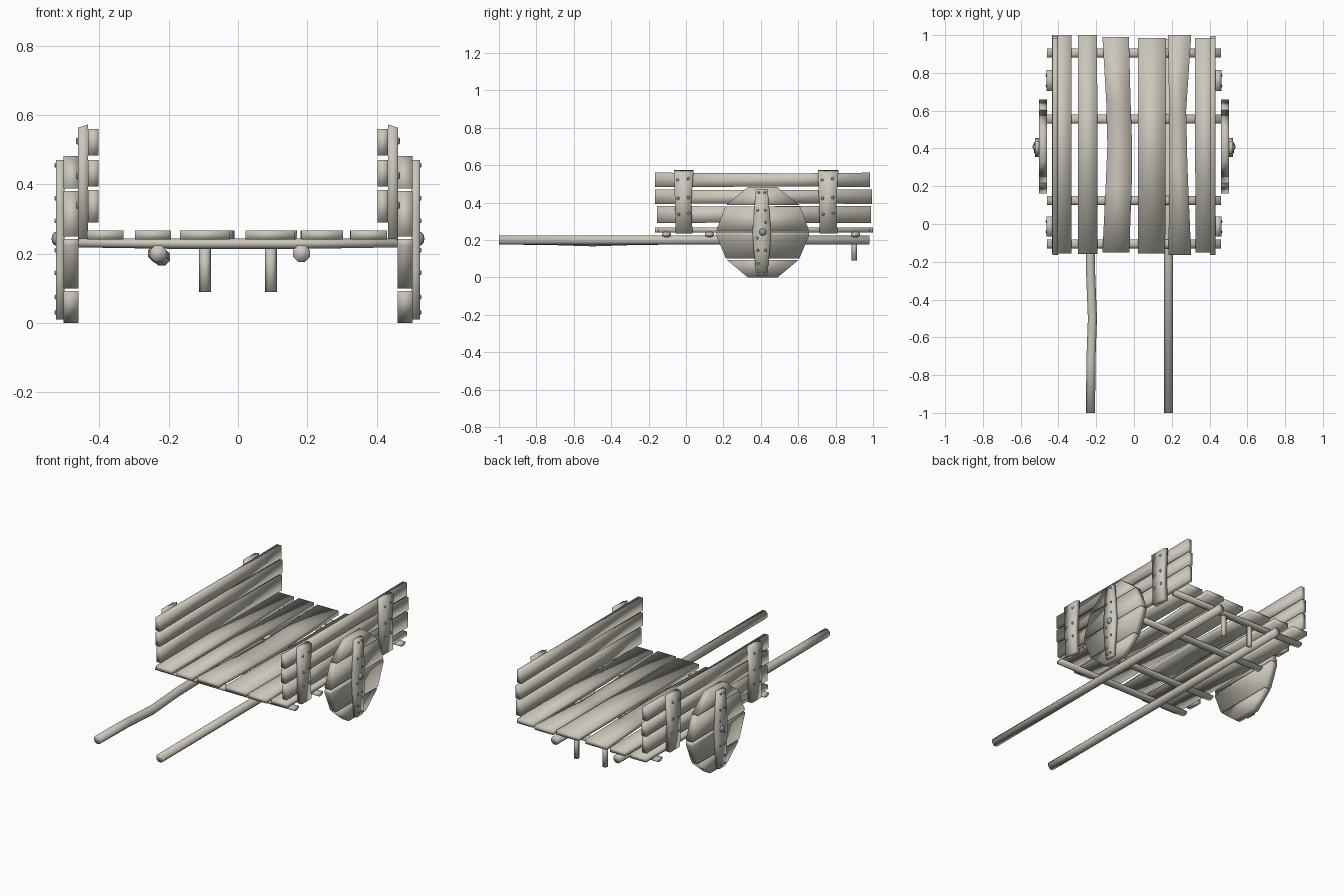
import bpy, bmesh, math
from mathutils import Vector

if "Cube" in bpy.data.objects:
    bpy.data.objects.remove(bpy.data.objects["Cube"])


def material(name, rgb):
    m = bpy.data.materials.new(name)
    m.diffuse_color = (*rgb, 1)
    m.use_nodes = True
    m.node_tree.nodes["Principled BSDF"].inputs["Base Color"].default_value = m.diffuse_color
    return m


WOOD = material("weathered wood", (0.60, 0.57, 0.50))
IRON = material("blue grey iron", (0.26, 0.36, 0.45))


def finish(name, bm, mat):
    bmesh.ops.recalc_face_normals(bm, faces=bm.faces)
    me = bpy.data.meshes.new(name)
    bm.to_mesh(me)
    bm.free()
    me.materials.append(mat)
    for p in me.polygons:
        p.use_smooth = True
    ob = bpy.data.objects.new(name, me)
    bpy.context.collection.objects.link(ob)
    return ob


def loft(name, rings, mat=WOOD):
    """Skin a list of point rings and cap both ends."""
    bm = bmesh.new()
    vs = [[bm.verts.new(p) for p in r] for r in rings]
    n = len(vs[0])
    for a, b in zip(vs, vs[1:]):
        for i in range(n):
            j = (i + 1) % n
            bm.faces.new((a[i], a[j], b[j], b[i]))
    bm.faces.new(vs[0][::-1])
    bm.faces.new(vs[-1])
    return finish(name, bm, mat)


def rect_y(y, x0, x1, z0, z1):
    return [(x0, y, z0), (x1, y, z0), (x1, y, z1), (x0, y, z1)]


def rect_z(z, x0, x1, y0, y1):
    return [(x0, y0, z), (x1, y0, z), (x1, y1, z), (x0, y1, z)]


def nails(name, points, r, side):
    """Small domed heads facing outward."""
    bm = bmesh.new()
    for x, y, z in points:
        new = bmesh.ops.create_uvsphere(bm, u_segments=8, v_segments=6, radius=r)["verts"]
        bmesh.ops.scale(bm, vec=(0.7, 1, 1), verts=new)
        bmesh.ops.translate(bm, vec=(side * x, y, z), verts=new)
    finish(name, bm, IRON)


# floor planks: stations (y, left edge, right edge)
floor = [
    [(-0.155, -0.435, -0.33), (1.0, -0.435, -0.33)],
    [(-0.16, -0.297, -0.193), (1.0, -0.297, -0.195)],
    [(-0.15, -0.167, -0.025), (0.2, -0.15, -0.012), (0.42, -0.141, -0.01),
     (0.65, -0.147, -0.018), (0.99, -0.167, -0.027)],
    [(-0.155, 0.022, 0.165), (0.985, 0.022, 0.17)],
    [(-0.165, 0.183, 0.303), (0.3, 0.186, 0.283), (0.6, 0.186, 0.276), (1.0, 0.18, 0.303)],
    [(-0.15, 0.325, 0.43), (0.985, 0.323, 0.43)],
]
for i, st in enumerate(floor):
    loft(f"floor_plank_{i + 1}", [rect_y(y, a, b, 0.241, 0.267) for y, a, b in st])

# cross beams under the floor
for i, y in enumerate((-0.105, 0.125, 0.555, 0.905)):
    rings = []
    for x, drop in ((-0.46, 0), (-0.15, 0.005), (0.15, 0.005), (0.46, 0)):
        rings.append([(x, y + 0.026 * math.cos(k * math.pi / 4 + math.pi / 8),
                       0.231 - drop / 2 + (0.014 + drop / 2) * math.sin(k * math.pi / 4 + math.pi / 8))
                      for k in range(8)])
    loft(f"cross_beam_{i + 1}", rings)

# pulling shafts
shafts = {
    "left_shaft": [(-1, -0.23, 0.2), (-0.72, -0.228, 0.197), (-0.5, -0.22, 0.19),
                   (-0.25, -0.23, 0.198), (0.1, -0.235, 0.2), (0.98, -0.23, 0.2)],
    "right_shaft": [(-1, 0.183, 0.2), (0.98, 0.183, 0.2)],
}
for name, path in shafts.items():
    loft(name, [[(x + 0.026 * math.cos(k * math.pi / 4 + math.pi / 8), y,
                  z + 0.026 * math.sin(k * math.pi / 4 + math.pi / 8)) for k in range(8)]
                for y, x, z in path])

# rear prop legs
for s, word in ((-1, "left"), (1, "right")):
    loft(f"{word}_prop_leg",
         [[(s * 0.095 + 0.017 * math.cos(k * math.pi / 3), 0.9 + 0.016 * math.sin(k * math.pi / 3), z)
           for k in range(6)] for z in (0.09, 0.225)])

for s, word in ((-1, "left"), (1, "right")):
    # side boards
    for i, (y0, y1, z0, z1) in enumerate(((-0.155, 0.99, 0.29, 0.383),
                                          (-0.165, 0.995, 0.393, 0.47),
                                          (-0.165, 0.985, 0.483, 0.56))):
        ym = 0.2 + 0.2 * i
        loft(f"{word}_side_board_{i + 1}",
             [rect_y(y0, s * 0.402, s * 0.432, z0, z1),
              rect_y(ym, s * 0.402, s * 0.432, z0 + 0.003, z1 - 0.004),
              rect_y(y1, s * 0.402, s * 0.432, z0, z1)])
    # posts holding the boards, with slanted tops
    for i, (y0, y1) in enumerate(((-0.065, 0.04), (0.705, 0.815))):
        top = rect_z(0.563, s * 0.432, s * 0.462, y0, y1)
        top = [(x, y, 0.573 if abs(x) < 0.44 else z) for x, y, z in top]
        loft(f"{word}_side_post_{i + 1}",
             [rect_z(0.236, s * 0.432, s * 0.462, y0 + 0.01, y1 - 0.005),
              rect_z(0.4, s * 0.432, s * 0.462, y0 + 0.006, y1 - 0.012), top])
        c = (y0 + y1) / 2
        nails(f"{word}_post_nails_{i + 1}",
              [(0.462, c + d + 0.004 * math.sin(9 * z), z + 0.1 * d)
               for z in (0.34, 0.425, 0.525) for d in (-0.028, 0.028)], 0.008, s)

    # wheel sawn from four horizontal planks: (z, half width)
    cy = 0.41
    wheel = [[(0, 0.08), (0.092, 0.19)],
             [(0.1, 0.196), (0.225, 0.248), (0.242, 0.248)],
             [(0.25, 0.248), (0.38, 0.2)],
             [(0.388, 0.194), (0.482, 0.08)]]
    for i, st in enumerate(wheel):
        loft(f"{word}_wheel_plank_{i + 1}",
             [rect_z(z, s * 0.46, s * 0.503, cy - w, cy + w) for z, w in st])
    # wheel batten, nails and hub bolt
    loft(f"{word}_wheel_batten",
         [rect_z(z, s * 0.5, s * 0.525, cy - 0.005 - w, cy - 0.005 + w)
          for z, w in ((0.01, 0.03), (0.15, 0.043), (0.24, 0.05), (0.33, 0.043), (0.47, 0.032))])
    nails(f"{word}_batten_nails",
          [(0.525, cy - 0.005 + d, z) for z, d in ((0.03, -0.015), (0.03, 0.015), (0.075, -0.02),
           (0.145, 0.02), (0.145, -0.02), (0.21, -0.025), (0.295, 0.022), (0.36, -0.022),
           (0.36, 0.02), (0.455, -0.015), (0.455, 0.015))], 0.007, s)
    nails(f"{word}_hub_bolt", [(0.524, cy, 0.243)], 0.02, s)
